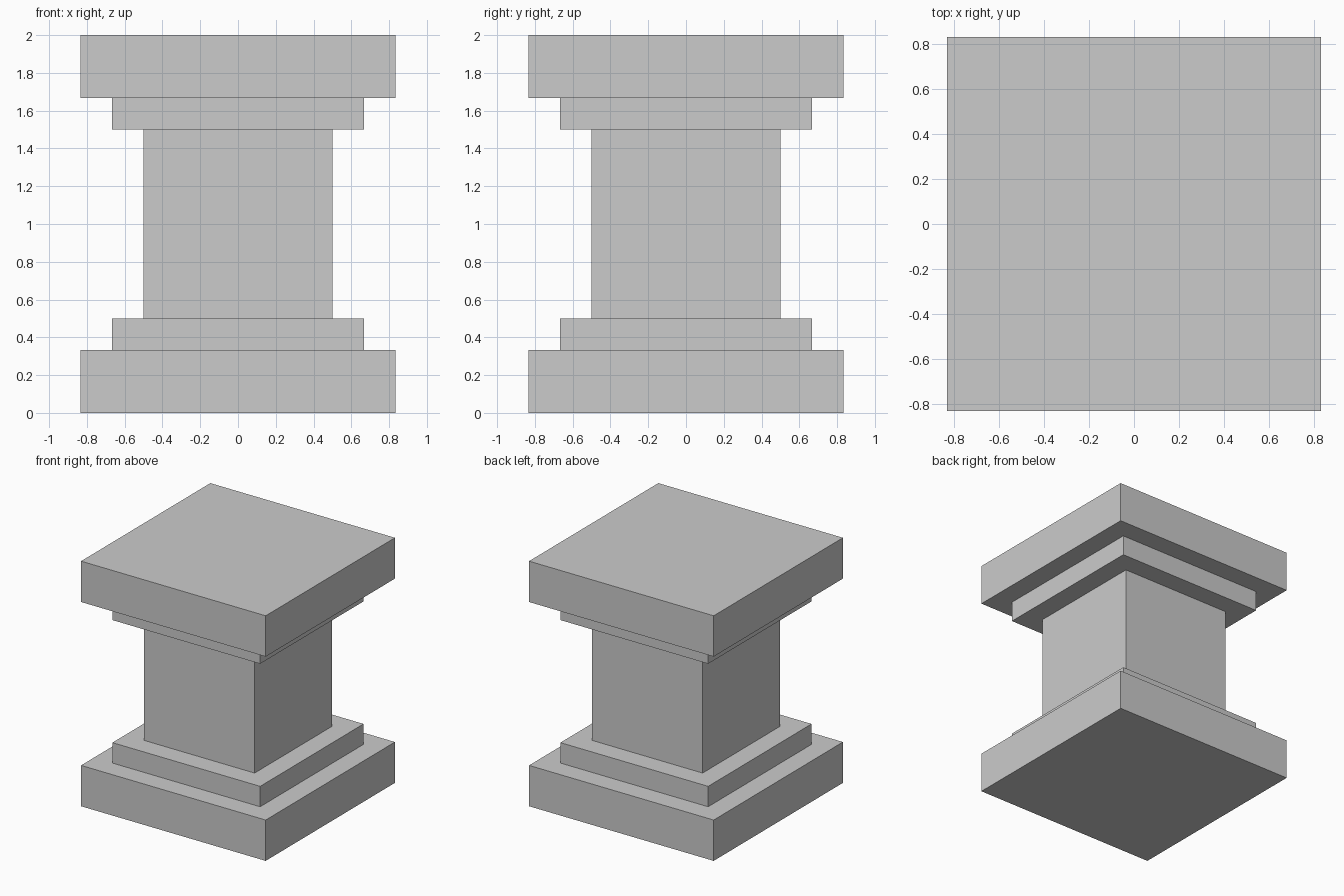
import bpy

if "Cube" in bpy.data.objects:
    bpy.data.objects.remove(bpy.data.objects["Cube"])

U = 1 / 6  # design module: the pedestal is 12 modules tall


def block(name, width, z0, z1):
    """Square block, centred in plan, spanning z0..z1 (all in modules)."""
    bpy.ops.mesh.primitive_cube_add(size=1, location=(0, 0, (z0 + z1) / 2 * U))
    obj = bpy.context.object
    obj.name = name
    obj.scale = (width * U, width * U, (z1 - z0) * U)
    bpy.ops.object.transform_apply(location=False, rotation=False, scale=True)
    return obj


# Central shaft
block("shaft", 6, 3, 9)

# Stepped base, mirrored at the top as the capital
for part, width, z0, z1 in (("slab", 10, 0, 2), ("step", 8, 2, 3)):
    block("base_" + part, width, z0, z1)
    block("capital_" + part, width, 12 - z1, 12 - z0)
